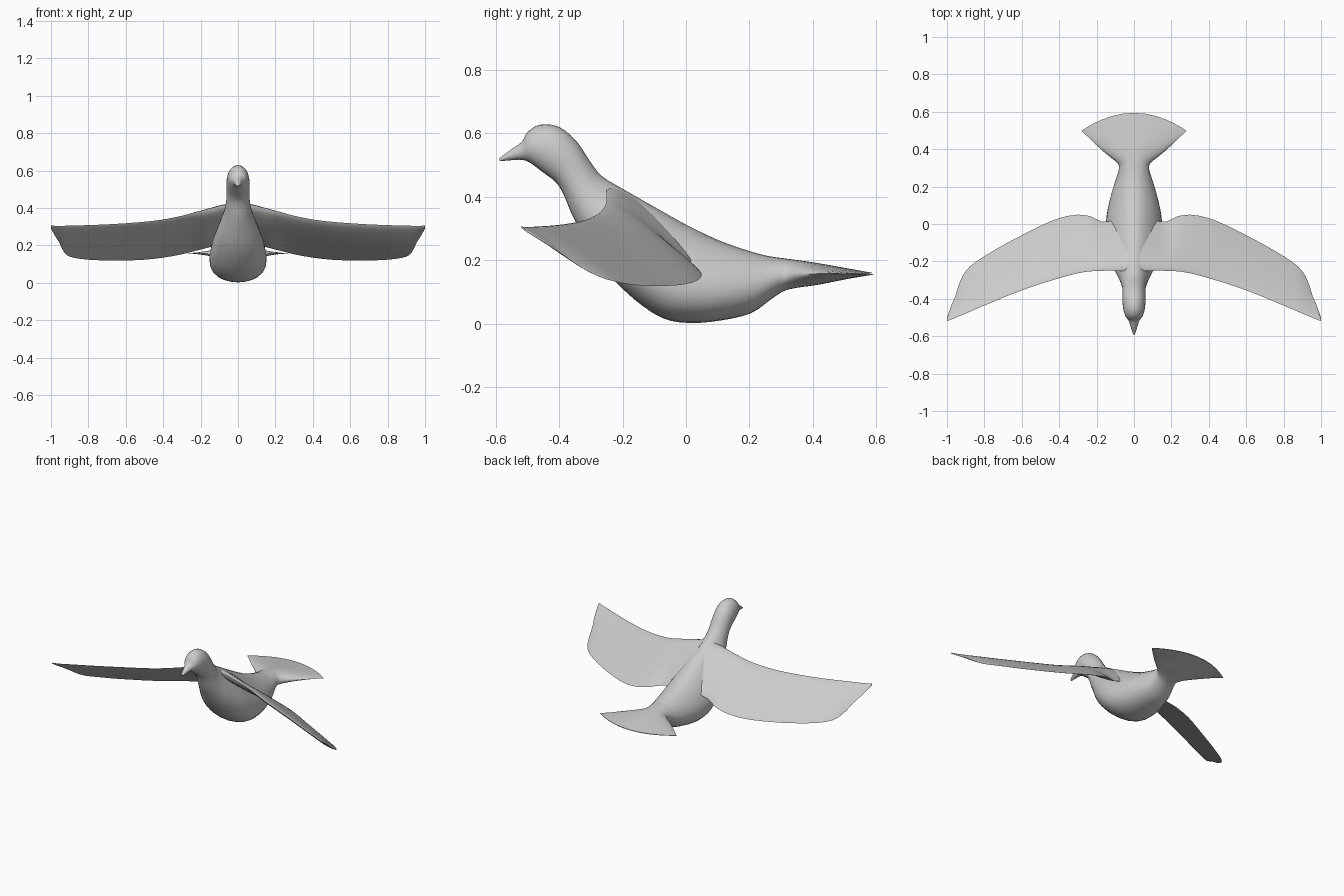
import bpy, bmesh, math
from mathutils import Vector

if "Cube" in bpy.data.objects:
    bpy.data.objects.remove(bpy.data.objects["Cube"])

grey = bpy.data.materials.new("light grey")
grey.diffuse_color = (0.6, 0.6, 0.6, 1)
grey.use_nodes = True
grey.node_tree.nodes["Principled BSDF"].inputs["Base Color"].default_value = grey.diffuse_color


def smooth_rows(rows, steps):
    """Catmull-Rom interpolation through rows of numbers."""
    out = []
    for i in range(len(rows) - 1):
        p0, p1 = rows[max(i - 1, 0)], rows[i]
        p2, p3 = rows[i + 1], rows[min(i + 2, len(rows) - 1)]
        for s in range(steps):
            t = s / steps
            out.append([0.5 * (2 * b + (c - a) * t + (2 * a - 5 * b + 4 * c - d) * t * t
                               + (3 * b - a - 3 * c + d) * t ** 3)
                        for a, b, c, d in zip(p0, p1, p2, p3)])
    out.append(list(rows[-1]))
    return out


def loft(name, rings):
    """Skin closed rings into one capped, smooth shaded mesh."""
    bm = bmesh.new()
    loops = [[bm.verts.new(p) for p in ring] for ring in rings]
    n = len(loops[0])
    for a, b in zip(loops, loops[1:]):
        for i in range(n):
            j = (i + 1) % n
            bm.faces.new((a[i], a[j], b[j], b[i]))
    bm.faces.new(loops[0])
    bm.faces.new(loops[-1])
    bmesh.ops.recalc_face_normals(bm, faces=bm.faces)
    mesh = bpy.data.meshes.new(name)
    bm.to_mesh(mesh)
    bm.free()
    mesh.materials.append(grey)
    obj = bpy.data.objects.new(name, mesh)
    bpy.context.collection.objects.link(obj)
    bpy.ops.object.select_all(action='DESELECT')
    obj.select_set(True)
    bpy.context.view_layer.objects.active = obj
    bpy.ops.object.shade_smooth_by_angle(angle=math.radians(50))
    return obj


# Body: top y, top z, bottom y, bottom z, half width, pear taper, backward sweep of sides
body_rows = [
    (-.590, .520, -.586, .512, .006, 0, 0),
    (-.550, .550, -.550, .515, .018, 0, 0),
    (-.517, .573, -.515, .516, .029, 0, 0),
    (-.500, .603, -.490, .506, .045, 0, 0),
    (-.460, .627, -.455, .480, .057, 0, 0),
    (-.400, .620, -.410, .445, .062, 0, 0),
    (-.345, .575, -.385, .405, .061, 0, 0),
    (-.305, .515, -.360, .345, .064, .05, 0),
    (-.265, .465, -.325, .280, .076, .15, 0),
    (-.200, .425, -.260, .175, .105, .25, 0),
    (-.100, .368, -.165, .078, .136, .3, 0),
    (.000, .312, -.075, .018, .147, .3, 0),
    (.100, .264, .010, .002, .142, .25, 0),
    (.180, .235, .110, .010, .125, .2, 0),
    (.250, .215, .205, .033, .101, .1, 0),
    (.300, .207, .270, .078, .083, 0, 0),
    (.345, .201, .320, .107, .086, 0, .01),
    (.420, .190, .420, .123, .155, 0, .04),
    (.510, .174, .510, .141, .220, 0, .07),
    (.594, .159, .594, .155, .280, 0, .095)]
body_rings = []
for ty, tz, by, bz, w, pear, sweep in smooth_rows(body_rows, 3):
    ring = []
    for k in range(28):
        a = 2 * math.pi * k / 28
        c, s = math.cos(a), math.sin(a)
        f = (1 + s) / 2
        ring.append((w * c * (1 - pear * s), by + (ty - by) * f - sweep * c * c, bz + (tz - bz) * f))
    body_rings.append(ring)
loft("body_and_tail", body_rings)

# Wing: x, leading y, leading z, trailing y, trailing z, thickness
wing_rows = [
    (.03, -.250, .425, .020, .235, .060),
    (.10, -.250, .410, .020, .205, .055),
    (.17, -.250, .392, .012, .185, .046),
    (.23, -.253, .377, .040, .170, .038),
    (.30, -.263, .358, .050, .152, .034),
    (.40, -.290, .338, .032, .134, .032),
    (.50, -.320, .326, -.010, .123, .030),
    (.60, -.355, .318, -.060, .119, .028),
    (.70, -.394, .312, -.113, .119, .026),
    (.80, -.436, .308, -.172, .123, .024),
    (.875, -.468, .306, -.225, .133, .022),
    (.915, -.485, .305, -.275, .148, .020),
    (.94, -.495, .304, -.335, .180, .017),
    (.955, -.502, .304, -.385, .215, .014),
    (.975, -.510, .304, -.430, .245, .011),
    (1.0, -.520, .306, -.503, .290, .006)]
wing_rows = smooth_rows(wing_rows, 2)

for side, label in ((1, "left"), (-1, "right")):
    rings = []
    for x, ly, lz, ty, tz, thick in wing_rows:
        lead, trail = Vector((0, ly, lz)), Vector((0, ty, tz))
        chord = trail - lead
        up = Vector((0, -chord.z, chord.y)).normalized()
        ring = []
        for k in range(20):
            a = 2 * math.pi * k / 20
            f = (1 - math.cos(a)) / 2
            # blunt leading edge, thin trailing edge
            h = thick * 0.5 * math.sin(a) * (1.15 - 0.75 * f)
            p = lead + chord * f + up * h
            ring.append((side * x, p.y, p.z))
        rings.append(ring)
    loft(label + "_wing", rings)
